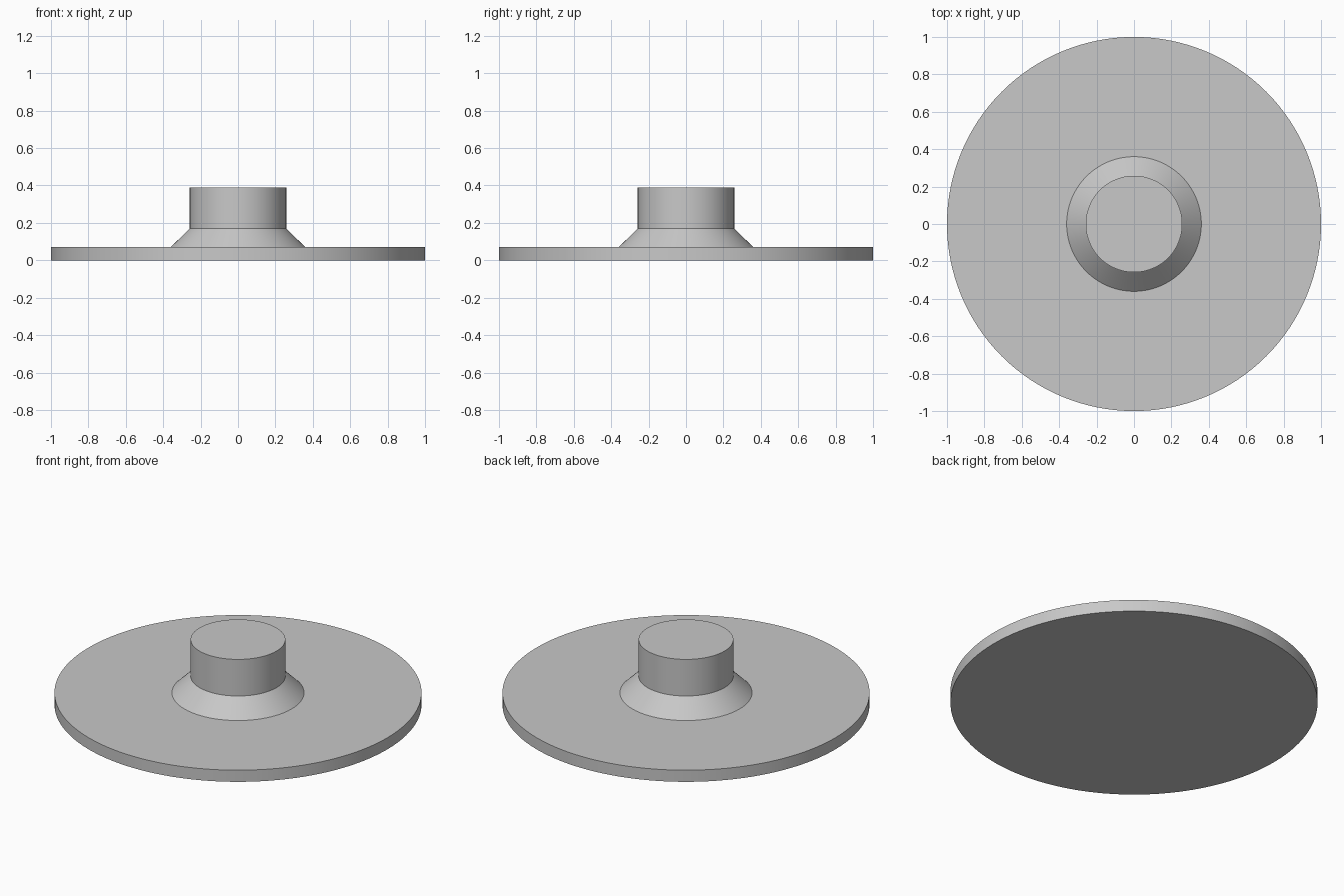
import bpy, bmesh, math

SEGMENTS = 128

cube = bpy.data.objects.get("Cube")
if cube:
    bpy.data.objects.remove(cube, do_unlink=True)

# Single plain grey
grey = bpy.data.materials.new("plain grey")
grey.use_nodes = True
colour = (0.58, 0.58, 0.58, 1.0)
grey.diffuse_color = colour
grey.node_tree.nodes["Principled BSDF"].inputs["Base Color"].default_value = colour


def lathe(name, profile):
    """Turn a (radius, height) profile about z and cap both ends."""
    bm = bmesh.new()
    rings = []
    for radius, height in profile:
        angles = [2 * math.pi * i / SEGMENTS for i in range(SEGMENTS)]
        rings.append([bm.verts.new((radius * math.cos(a), radius * math.sin(a), height))
                      for a in angles])
    for low, high in zip(rings, rings[1:]):
        for i in range(SEGMENTS):
            j = (i + 1) % SEGMENTS
            bm.faces.new((low[i], low[j], high[j], high[i]))
    bm.faces.new(rings[0][::-1])
    bm.faces.new(rings[-1])
    mesh = bpy.data.meshes.new(name)
    bm.to_mesh(mesh)
    bm.free()
    mesh.materials.append(grey)
    obj = bpy.data.objects.new(name, mesh)
    bpy.context.collection.objects.link(obj)
    bpy.ops.object.select_all(action='DESELECT')
    obj.select_set(True)
    bpy.context.view_layer.objects.active = obj
    bpy.ops.object.shade_smooth_by_angle(angle=math.radians(30))
    return obj


# Wide disc, sloped collar and straight boss as one turned solid
lathe("flanged_disc", [
    (1.0, 0.0), (1.0, 0.07),      # disc rim
    (0.36, 0.07), (0.258, 0.17),  # collar
    (0.258, 0.39),                # boss
])
